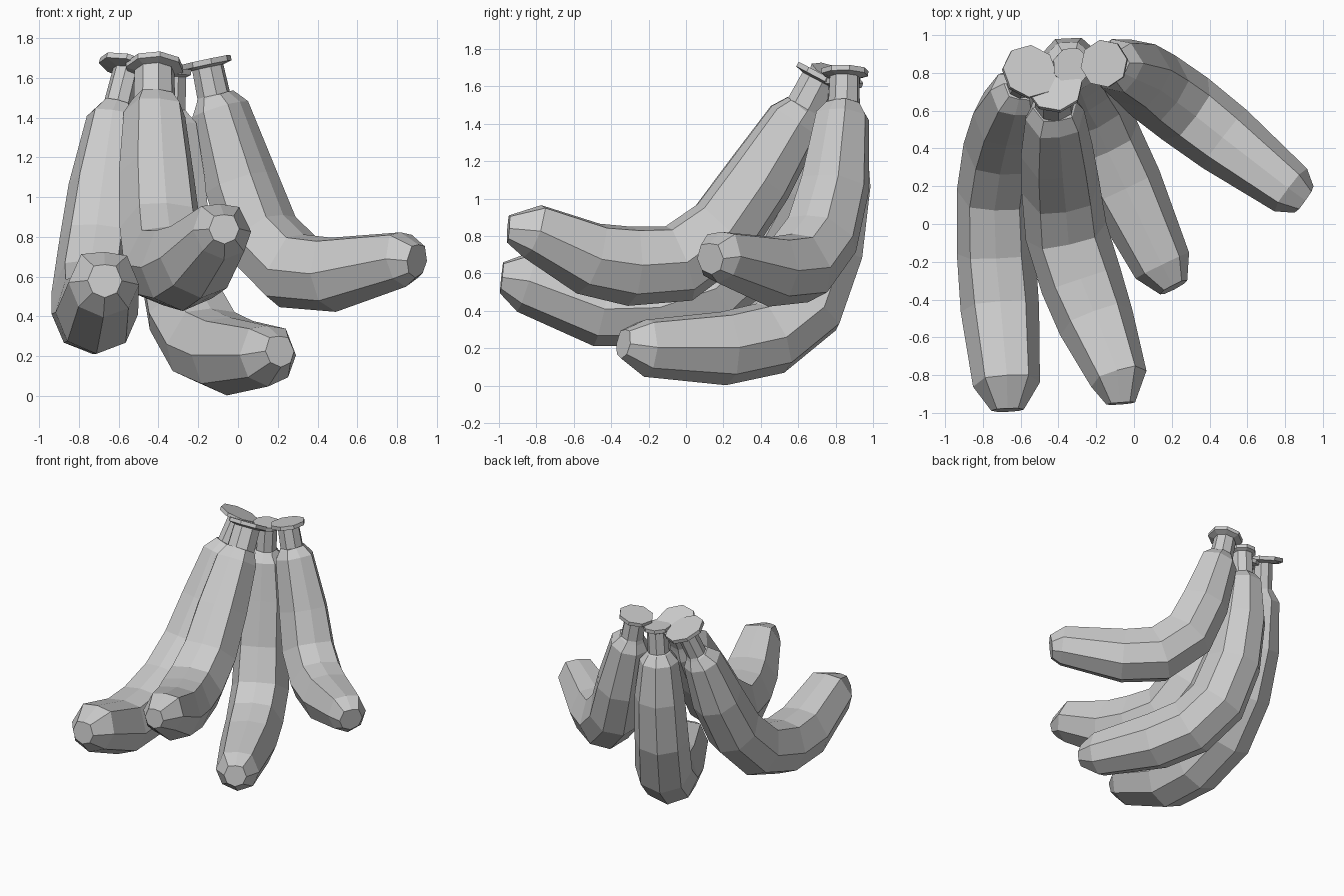
import bpy, bmesh
from math import cos, sin, pi
from mathutils import Vector

SIDES = 8


def banana(name, stem_top, stem_r, cap_r, body):
    """Loft octagonal rings along a bent spine: cap, stem, body, blunt tip."""
    top = Vector(stem_top)
    neck = Vector(body[0][:3])
    axis = (neck - top).normalized()
    # flared cap and narrow stem above the body
    rings = [(top, cap_r), (top + axis * 0.028, cap_r),
             (top + axis * 0.04, stem_r), (neck - axis * 0.01, stem_r * 1.05)]
    rings += [(Vector(p[:3]), p[3]) for p in body]
    # sideways direction of the banana's bending plane
    flat = rings[-1][0] - neck
    side = Vector((-flat.y, flat.x, 0)).normalized()
    bm = bmesh.new()
    loops = []
    for i, (c, r) in enumerate(rings):
        if i < 4:
            t = axis
        else:
            a = rings[i - 1][0]
            b = rings[min(i + 1, len(rings) - 1)][0]
            t = (b - a).normalized()
        u = (side - t * side.dot(t)).normalized()
        v = t.cross(u)
        loop = []
        for j in range(SIDES):
            k = j * 2 * pi / SIDES
            # the inner side of the bend is flatter than the keel
            x, y = cos(k), sin(k)
            if i > 3 and j in (1, 3):
                x, y = x * 0.92, y * 1.2
            elif i > 3 and j == 2:
                y = 0.94
            loop.append(bm.verts.new(c + (u * x + v * y) * r * 1.015))
        loops.append(loop)
    for a, b in zip(loops, loops[1:]):
        for j in range(SIDES):
            k = (j + 1) % SIDES
            bm.faces.new((a[j], a[k], b[k], b[j]))
    bm.faces.new(loops[0])
    bm.faces.new(loops[-1])
    bmesh.ops.recalc_face_normals(bm, faces=bm.faces)
    me = bpy.data.meshes.new(name)
    bm.to_mesh(me)
    bm.free()
    bpy.context.collection.objects.link(bpy.data.objects.new(name, me))


# left banana, reaching straight forward
banana("banana_left", (-0.55, 0.81, 1.67), 0.07, 0.145, [
    (-0.605, 0.73, 1.45, 0.085), (-0.625, 0.695, 1.39, 0.135),
    (-0.67, 0.57, 1.05, 0.18), (-0.705, 0.41, 0.75, 0.195),
    (-0.735, 0.17, 0.52, 0.20), (-0.73, -0.15, 0.415, 0.205),
    (-0.71, -0.45, 0.415, 0.205), (-0.675, -0.85, 0.565, 0.175),
    (-0.67, -0.985, 0.58, 0.085)])

# front banana, highest tip
banana("banana_front", (-0.42, 0.73, 1.665), 0.10, 0.145, [
    (-0.42, 0.63, 1.475, 0.115), (-0.42, 0.58, 1.415, 0.155),
    (-0.41, 0.39, 1.11, 0.19), (-0.39, 0.20, 0.835, 0.205),
    (-0.36, -0.04, 0.66, 0.215), (-0.28, -0.30, 0.645, 0.215),
    (-0.20, -0.52, 0.685, 0.20), (-0.08, -0.82, 0.83, 0.15),
    (-0.07, -0.95, 0.84, 0.075)])

# back banana, hanging lowest, its small cap tucked under the others
banana("banana_back", (-0.33, 0.835, 1.645), 0.075, 0.10, [
    (-0.34, 0.83, 1.43, 0.09), (-0.345, 0.83, 1.37, 0.14),
    (-0.34, 0.815, 1.08, 0.18), (-0.32, 0.76, 0.72, 0.195),
    (-0.26, 0.65, 0.42, 0.205), (-0.17, 0.45, 0.26, 0.205),
    (-0.05, 0.20, 0.205, 0.20), (0.15, -0.22, 0.205, 0.155),
    (0.21, -0.335, 0.225, 0.08)])

# right banana, swung out sideways
banana("banana_right", (-0.16, 0.85, 1.69), 0.08, 0.125, [
    (-0.12, 0.845, 1.50, 0.095), (-0.095, 0.84, 1.44, 0.14),
    (0.01, 0.80, 1.07, 0.18), (0.105, 0.73, 0.80, 0.195),
    (0.27, 0.61, 0.635, 0.20), (0.48, 0.45, 0.615, 0.19),
    (0.83, 0.18, 0.69, 0.14), (0.90, 0.13, 0.68, 0.085)])
